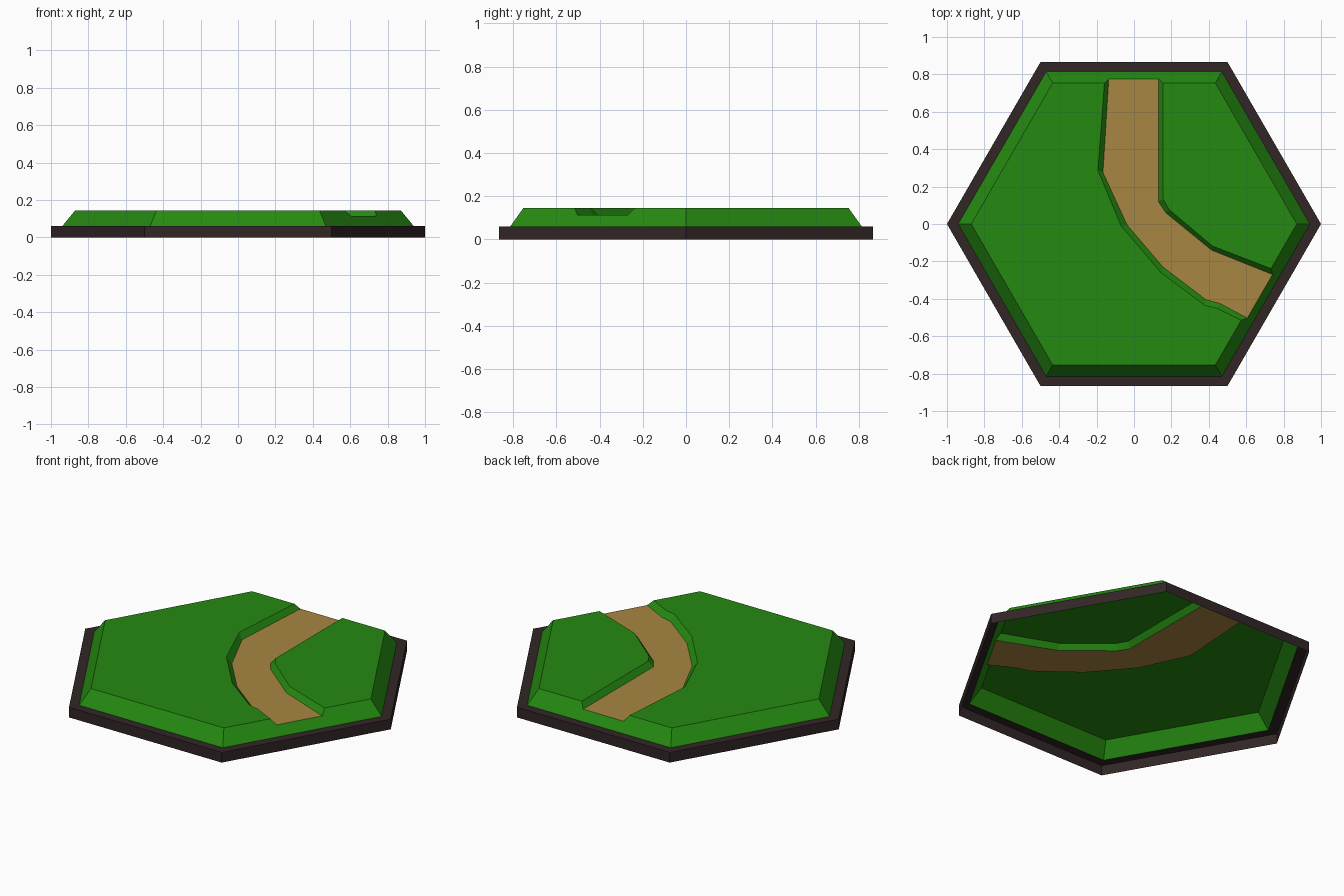
import bpy
import bmesh
from math import cos, sin, pi
from mathutils import Vector

cube = bpy.data.objects.get("Cube")
if cube:
    bpy.data.objects.remove(cube, do_unlink=True)

RIM_Z, PATH_Z, TOP_Z = 0.06, 0.113, 0.145
RIM_R, TOP_R = 0.94, 0.87
PATH_R = RIM_R + (TOP_R - RIM_R) * (PATH_Z - RIM_Z) / (TOP_Z - RIM_Z)


def material(name, colour):
    mat = bpy.data.materials.new(name)
    mat.use_nodes = True
    mat.diffuse_color = (*colour, 1)
    bsdf = mat.node_tree.nodes["Principled BSDF"]
    bsdf.inputs["Base Color"].default_value = (*colour, 1)
    bsdf.inputs["Roughness"].default_value = 0.9
    return mat


def hexagon(radius, z):
    return [Vector((radius * cos(k * pi / 3), radius * sin(k * pi / 3), z)) for k in range(6)]


def edge_line(start_x, bends, end_y, radius, z):
    """Path edge running from the back side to the front left side of a hexagon."""
    start = (start_x, radius * sin(pi / 3))
    end = (radius + end_y / 3 ** 0.5, end_y)
    return [Vector((x, y, z)) for x, y in [start, *bends, end]]


def strip(a, b, closed=False):
    """Quads between two rows of points."""
    n = len(a)
    return [[a[i], a[(i + 1) % n], b[(i + 1) % n], b[i]] for i in range(n if closed else n - 1)]


def build(name, polygons, mat):
    bm = bmesh.new()
    for points in polygons:
        bm.faces.new([bm.verts.new(p) for p in points])
    bmesh.ops.remove_doubles(bm, verts=bm.verts[:], dist=0.0005)
    # Turn every face up or outward
    for face in bm.faces:
        face.normal_update()
        n = face.normal
        if n.z < -0.01 or (abs(n.z) <= 0.01 and n.dot(face.calc_center_median()) < 0):
            face.normal_flip()
    mesh = bpy.data.meshes.new(name)
    bm.to_mesh(mesh)
    bm.free()
    mesh.materials.append(mat)
    obj = bpy.data.objects.new(name, mesh)
    bpy.context.collection.objects.link(obj)


grass = material("grass green", (0.0185, 0.255, 0.0056))
sand = material("path tan", (0.39, 0.24, 0.054))
earth = material("dark earth", (0.032, 0.019, 0.019))

# Hexagon outlines
rim = hexagon(RIM_R, RIM_Z)
top = hexagon(TOP_R, TOP_Z)
outer = hexagon(1, RIM_Z)

# Path outlines at floor level and at grass level
floor_a = edge_line(-0.135, [(-0.166, 0.275), (-0.037, -0.005), (0.155, -0.23),
                             (0.385, -0.405), (0.46, -0.425)], -0.503, PATH_R, PATH_Z)
floor_b = edge_line(0.13, [(0.13, 0.12), (0.17, 0.06), (0.415, -0.14)], -0.27, PATH_R, PATH_Z)
bank_a = edge_line(-0.158, [(-0.193, 0.287), (-0.07, -0.008), (0.144, -0.26),
                            (0.38, -0.436), (0.444, -0.45)], -0.515, TOP_R, TOP_Z)
bank_b = edge_line(0.155, [(0.155, 0.134), (0.19, 0.075), (0.42, -0.118)], -0.238, TOP_R, TOP_Z)

# Rim: outer wall and flat ledge, open below
build("rim", strip(hexagon(1, 0), outer, True) + strip(outer, rim, True), earth)

# Grass: two flat areas, path banks, and slopes notched where the path leaves
slopes = strip(rim, top, True)
slopes[1] = [rim[1], rim[2], top[2], bank_a[0], floor_a[0], floor_b[0], bank_b[0], top[1]]
slopes[5] = [rim[5], rim[0], top[0], bank_b[-1], floor_b[-1], floor_a[-1], bank_a[-1], top[5]]
build("grass_slopes", slopes, grass)
build("grass_top", [bank_a + [top[k] for k in (5, 4, 3, 2)], bank_b + top[:2]], grass)
build("path_banks", strip(floor_a, bank_a) + strip(floor_b, bank_b), grass)

# Path floor
build("path", [floor_a + floor_b[::-1]], sand)
